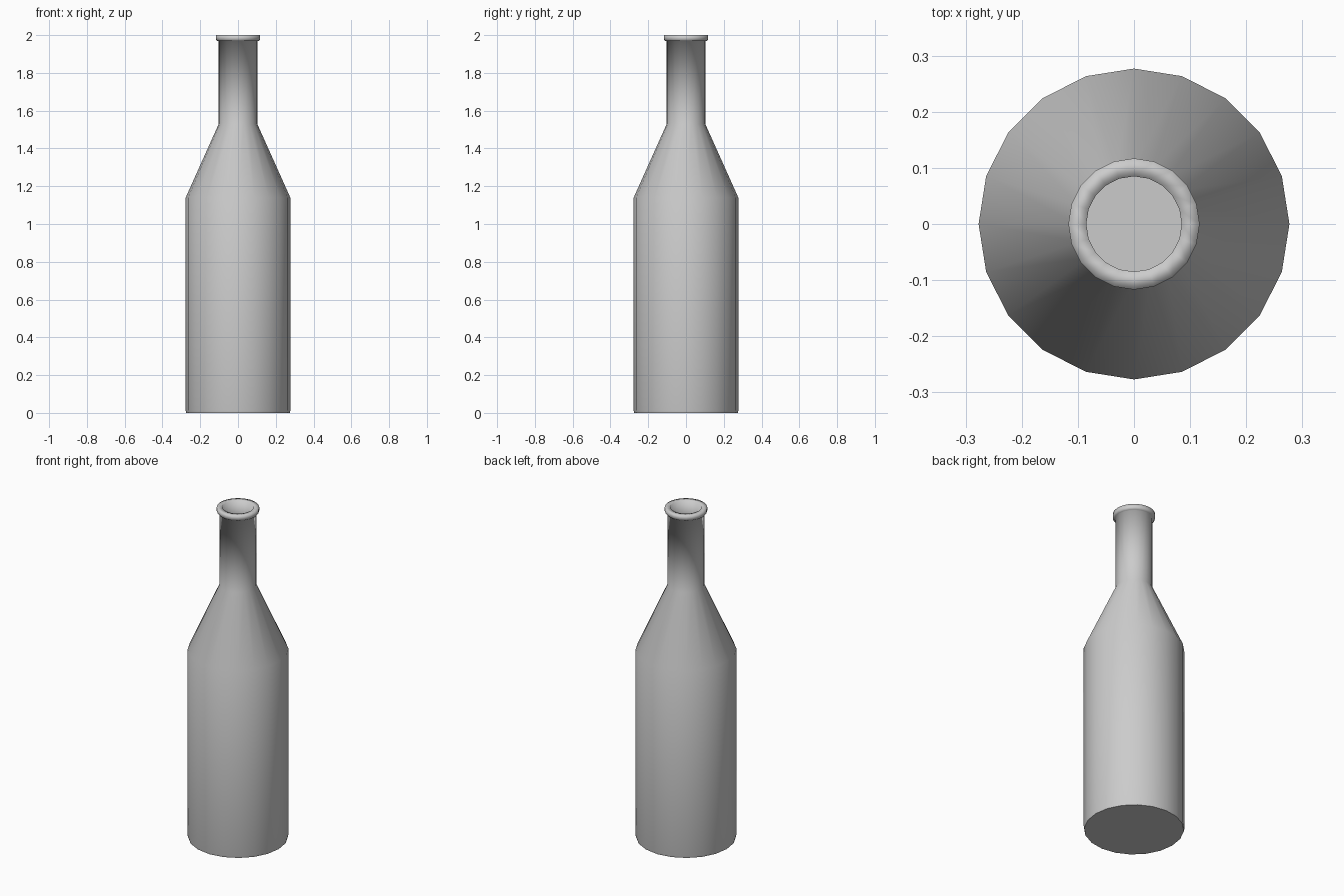
import bpy, bmesh, math

if "Cube" in bpy.data.objects:
    bpy.data.objects.remove(bpy.data.objects["Cube"])

SIDES = 20

# (radius, height) from the base edge up the outside, over the lip, into the mouth
PROFILE = [
    (0.274, 0.0), (0.277, 0.012),          # base edge
    (0.277, 1.14),                         # body
    (0.102, 1.53), (0.102, 1.968),         # shoulder and neck
    (0.110, 1.968), (0.117, 1.978),        # underside of lip
    (0.117, 2.0), (0.085, 2.0),            # lip
    (0.085, 1.912),                        # mouth wall
]


def add_ring(bm, radius, z):
    return [bm.verts.new((radius * math.cos(2 * math.pi * i / SIDES),
                          radius * math.sin(2 * math.pi * i / SIDES), z))
            for i in range(SIDES)]


# Bottle: lathe the profile
bm = bmesh.new()
rings = [add_ring(bm, r, z) for r, z in PROFILE]
for low, high in zip(rings, rings[1:]):
    for i in range(SIDES):
        j = (i + 1) % SIDES
        face = bm.faces.new((low[i], low[j], high[j], high[i]))
        face.smooth = True

# Flat base and flat floor inside the mouth
bm.faces.new(list(reversed(rings[0]))).smooth = False
bm.faces.new(rings[-1]).smooth = False

mesh = bpy.data.meshes.new("bottle")
bm.to_mesh(mesh)
bm.free()
bottle = bpy.data.objects.new("bottle", mesh)
bpy.context.collection.objects.link(bottle)
